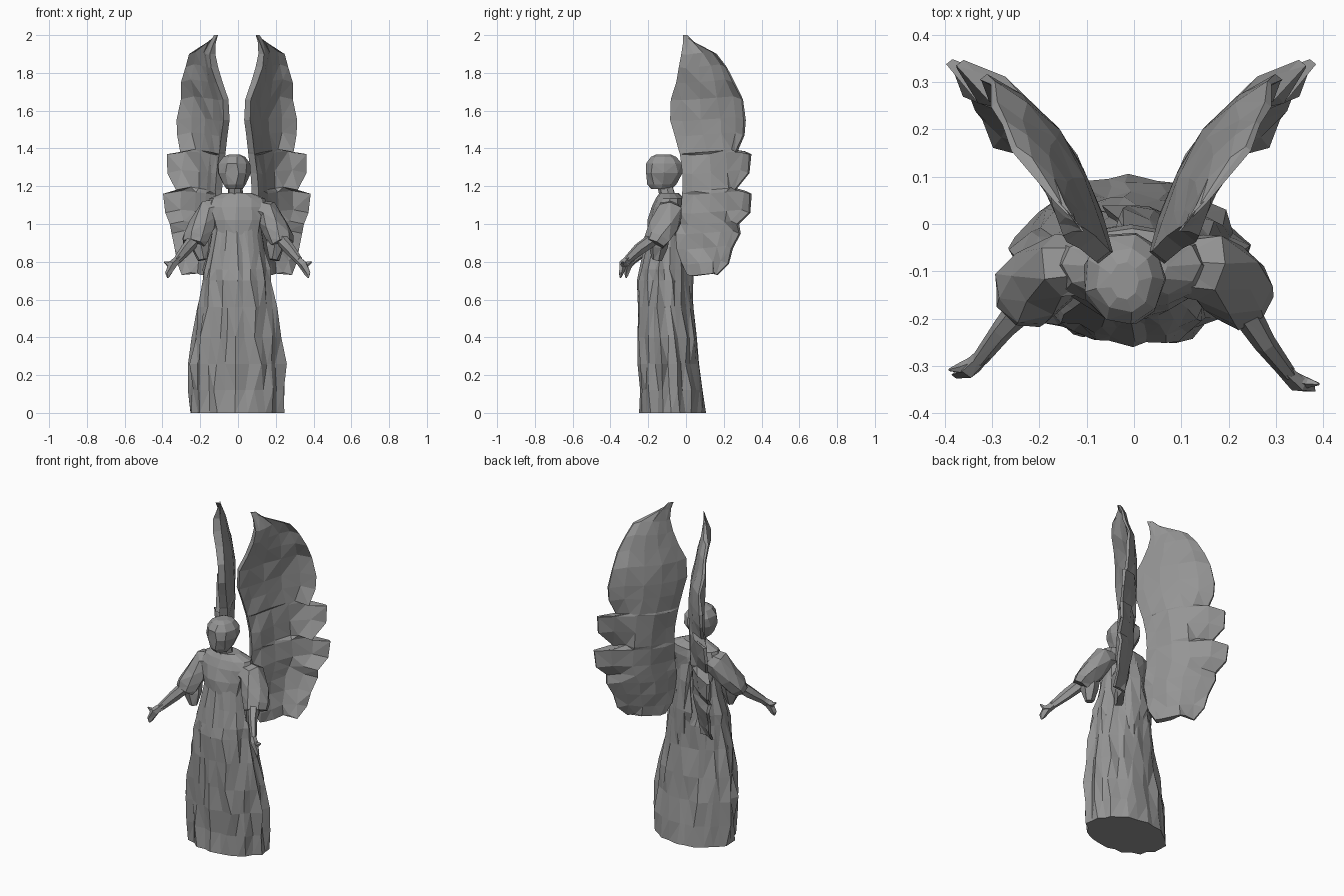
import bpy, bmesh, math, random
from mathutils import Vector

random.seed(7)
if "Cube" in bpy.data.objects:
    bpy.data.objects.remove(bpy.data.objects["Cube"])

stone = bpy.data.materials.new("grey stone")
stone.use_nodes = True
stone.diffuse_color = (0.3, 0.3, 0.3, 1)
stone.node_tree.nodes["Principled BSDF"].inputs["Base Color"].default_value = (0.3, 0.3, 0.3, 1)


def loft(name, rings):
    """Skin a list of equal-length point rings and cap both ends."""
    bm = bmesh.new()
    loops = [[bm.verts.new(p) for p in ring] for ring in rings]
    n = len(loops[0])
    for a, b in zip(loops, loops[1:]):
        for i in range(n):
            j = (i + 1) % n
            bm.faces.new((a[i], a[j], b[j], b[i]))
    bm.faces.new(loops[0][::-1])
    bm.faces.new(loops[-1])
    bmesh.ops.recalc_face_normals(bm, faces=bm.faces)
    bmesh.ops.triangulate(bm, faces=[f for f in bm.faces if len(f.verts) == 4])
    mesh = bpy.data.meshes.new(name)
    bm.to_mesh(mesh)
    bm.free()
    mesh.materials.append(stone)
    bpy.context.collection.objects.link(bpy.data.objects.new(name, mesh))


def tube(name, path, sides=7, rough=0.0):
    """Tube through (point, half width, half height) stations."""
    pts = [Vector(p[0]) for p in path]
    rings = []
    for k, (_, w, h) in enumerate(path):
        d = (pts[min(k + 1, len(pts) - 1)] - pts[max(k - 1, 0)]).normalized()
        side = d.cross(Vector((0, 0, 1))).normalized()
        up = side.cross(d)
        ring = []
        for i in range(sides):
            a = math.tau * i / sides
            s = 1 + random.uniform(-rough, rough)
            ring.append(pts[k] + side * w * s * math.cos(a) + up * h * s * math.sin(a))
        rings.append(ring)
    loft(name, rings)


def cloth(name, profile, sides, fold, cx=-0.005):
    """Elliptical rings (z, half x, centre y, half y, fold depth) with pleats running down."""
    pleat = [(1 if i % 2 else -1) * random.uniform(0.1, 1) for i in range(sides)]
    rings = []
    for z, rx, cy, ry, depth in profile:
        ring = []
        for i in range(sides):
            a = math.tau * (i + random.uniform(-0.3, 0.3) * depth) / sides
            s = 1 + fold * depth * (pleat[i] + random.uniform(-0.7, 0.7))
            ring.append((rx * s * math.cos(a) + cx, cy + ry * s * math.sin(a), z))
        rings.append(ring)
    loft(name, rings)


# Long pleated robe
cloth("robe", [
    (0, .245, -.073, .172, .7), (.12, .245, -.08, .167, 1), (.26, .243, -.092, .16, 1.1),
    (.4, .225, -.1, .153, 1.1), (.56, .2, -.112, .145, 1), (.7, .178, -.113, .142, .9),
    (.76, .172, -.11, .135, .8), (.86, .148, -.105, .118, .7), (1.0, .125, -.1, .095, .4)],
    28, 0.07)

# Short draped bodice with shoulders
cloth("bodice", [
    (.94, .125, -.105, .1, 1), (1.02, .14, -.105, .1, .8), (1.09, .165, -.092, .09, .4),
    (1.135, .148, -.085, .075, .2), (1.165, .075, -.09, .05, 0)], 12, 0.06)

# Neck, and a boxy faceted head with covering hair
tube("neck", [((-.01, -.09, 1.12), .045, .045), ((-.018, -.115, 1.22), .035, .04)])
cloth("head", [
    (1.185, .045, -.13, .055, .5), (1.21, .062, -.127, .078, .5), (1.27, .09, -.113, .1, .5),
    (1.32, .086, -.115, .098, .5), (1.355, .06, -.118, .07, .5), (1.368, .03, -.12, .04, 0)],
    9, 0.04, cx=-.02)

# Sash falling down the back
tube("back_drape", [
    ((.01, -.04, 1.1), .05, .02), ((.02, -.015, .95), .075, .03), ((.03, .0, .78), .085, .032),
    ((.03, .01, .64), .05, .028), ((.03, .015, .52), .015, .015)], 8, 0.25)

# Arms: wide flared sleeve, hanging cuff, forearm and spread hand
for side, label, reach in ((1, "left", 0), (-1, "right", .03)):
    def at(x, y, z):
        return (side * x, y + reach, z)
    tube(label + "_sleeve", [
        ((side * .07, -.09, 1.08), .06, .055), ((side * .15, -.09, 1.06), .072, .072),
        ((side * .2, -.12, .985), .078, .066), ((side * .228, -.155, .925), .078, .062),
        ((side * .238, -.17, .895), .066, .05)], 7, 0.1)
    tube(label + "_cuff", [
        ((side * .21, -.13, .96), .06, .05), ((side * .2, -.145, .88), .055, .05),
        ((side * .19, -.155, .81), .025, .03)], 6, 0.15)
    tube(label + "_forearm", [
        ((side * .22, -.16, .93), .035, .036), (at(.275, -.25, .865), .024, .034),
        (at(.325, -.315, .805), .017, .022)], 6)
    tube(label + "_hand", [
        (at(.31, -.3, .82), .016, .02), (at(.345, -.335, .785), .02, .026),
        (at(.37, -.345, .735), .01, .018), (at(.372, -.347, .715), .003, .004)], 5)
    tube(label + "_fingers", [
        (at(.335, -.325, .79), .018, .02), (at(.367, -.335, .785), .012, .016),
        (at(.39, -.338, .8), .003, .004)], 5)

# Wings: rows of (height, inner x and y, outer x and y), notched where feathers end
WING = [
    (.73, .12, .03, .28, .17), (.79, .1, .0, .31, .225), (.87, .09, -.02, .315, .25),
    (.95, .08, -.02, .335, .29), (1.0, .08, -.01, .335, .285), (1.06, .08, 0, .37, .34),
    (1.16, .075, .01, .375, .35), (1.18, .075, .012, .31, .265), (1.27, .07, .01, .36, .335),
    (1.37, .06, -.005, .35, .35), (1.38, .06, -.01, .28, .275), (1.47, .05, -.035, .305, .31),
    (1.55, .04, -.06, .3, .32), (1.66, .048, -.06, .29, .3), (1.75, .075, -.025, .28, .26),
    (1.83, .095, -.005, .265, .215), (1.9, .112, .0, .24, .165), (1.96, .112, -.008, .155, .05),
    (2.0, .1, -.014, .106, -.006)]
STEPS = (0, .14, .36, .6, .82, 1)
OUT = Vector((-.78, .62, 0))
tips = [Vector((row[3], row[4], row[0])) for row in WING]
rows = []
for k, (z, ix, iy, _, _) in enumerate(WING):
    inner, tip = Vector((ix, iy, z)), tips[k]
    # Feather notches stay near the trailing edge; the inner web uses a smoothed tip
    near = tips[max(k - 1, 0):k + 2]
    web = sum(near, Vector()) / len(near)
    web.z = z
    wide = min(1, (tip - inner).length / .25)
    bow = .062 * min(1, (2.0 - z) / .4, .4 + (z - .7) / .4)
    front, back = [], []
    for t in STEPS:
        base = inner.lerp(web if t < .7 else tip, t)
        arch = math.sin(math.pi * t ** 1.1) * bow
        ridge = random.uniform(-.012, .012) * wide
        thick = (.012 + .04 * (1 - t) * math.sin(math.pi * min(1, t + .25))) * wide + .002
        if 0 < t < 1:
            base.z += .03 * (t - .3) * wide
        back.append(base + OUT * (arch + ridge * .5))
        front.append(base + OUT * (arch - thick + ridge))
    rows.append(front + back[::-1])

for side, label in ((1, "left"), (-1, "right")):
    loft(label + "_wing", [[(side * p.x - .006, p.y, p.z) for p in row] for row in rows])
